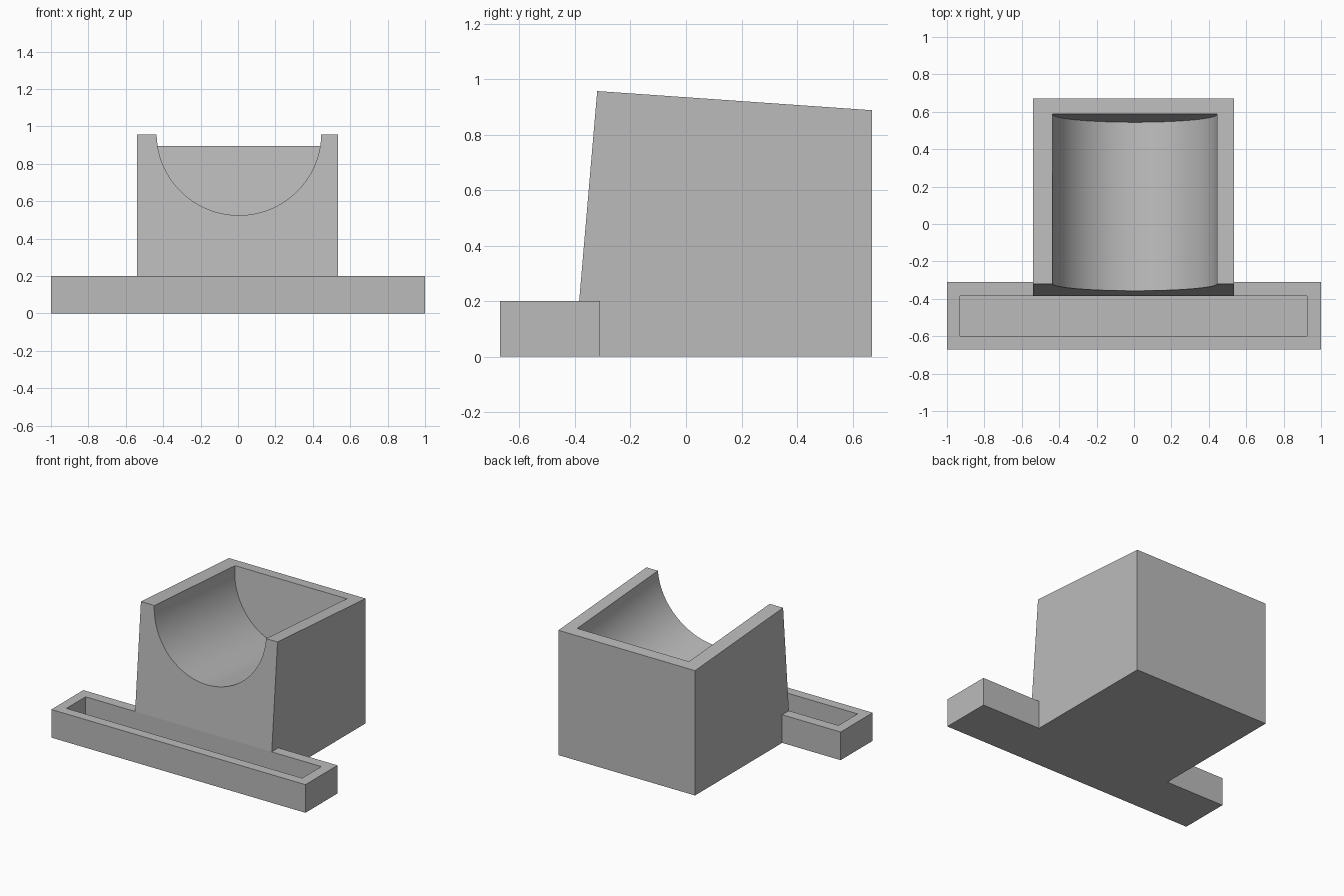
import bpy, bmesh, math
from mathutils import Vector

cube = bpy.data.objects.get("Cube")
if cube:
    bpy.data.objects.remove(cube, do_unlink=True)

grey = bpy.data.materials.new("plain grey")
grey.use_nodes = True
colour = (0.5, 0.5, 0.5, 1)
grey.diffuse_color = colour
grey.node_tree.nodes["Principled BSDF"].inputs["Base Color"].default_value = colour


def prism(name, points, sweep):
    """Solid made by sweeping a flat outline along a vector."""
    bm = bmesh.new()
    face = bm.faces.new([bm.verts.new(p) for p in points])
    swept = bmesh.ops.extrude_face_region(bm, geom=[face])["geom"]
    bmesh.ops.translate(bm, vec=sweep,
                        verts=[v for v in swept if isinstance(v, bmesh.types.BMVert)])
    bmesh.ops.recalc_face_normals(bm, faces=bm.faces)
    mesh = bpy.data.meshes.new(name)
    bm.to_mesh(mesh)
    bm.free()
    mesh.materials.append(grey)
    obj = bpy.data.objects.new(name, mesh)
    bpy.context.collection.objects.link(obj)
    return obj


def box(name, x0, x1, y0, y1, z0, z1):
    return prism(name, [(x0, y0, z0), (x1, y0, z0), (x1, y1, z0), (x0, y1, z0)],
                 (0, 0, z1 - z0))


def boolean(target, tool, operation):
    mod = target.modifiers.new(operation.title(), "BOOLEAN")
    mod.operation, mod.solver, mod.object = operation, "EXACT", tool
    bpy.context.view_layer.objects.active = target
    bpy.ops.object.modifier_apply(modifier=mod.name)
    bpy.data.objects.remove(tool, do_unlink=True)


# Block with leaning front and sloping top
side = [(-0.385, 0), (-0.385, 0.2), (-0.32, 0.957), (0.67, 0.888), (0.67, 0)]
holder = prism("cradle_holder", [(-0.54, y, z) for y, z in side], (1.075, 0, 0))

# Front bar joined to the block
boolean(holder, box("front_bar", -1, 1, -0.67, -0.31, 0, 0.2), "UNION")

# Long slot in the bar
boolean(holder, box("slot_cutter", -0.93, 0.925, -0.6, -0.385, 0.05, 0.3), "DIFFERENCE")

# Round trough sloping down to a back wall
tilt, radius, steps = math.radians(5.5), 0.44, 64
up = Vector((0, math.sin(tilt), math.cos(tilt)))
centre = Vector((0.005, 0.586, 0.876))
arc = [centre + Vector((radius * math.cos(a), 0, 0)) + up * radius * math.sin(a)
       for a in (math.pi * (1 + i / steps) for i in range(steps + 1))]
outline = [arc[0] + up * 0.3] + arc + [arc[-1] + up * 0.3]
trough = prism("trough_cutter", outline, Vector((0, -math.cos(tilt), math.sin(tilt))) * 1.2)
boolean(holder, trough, "DIFFERENCE")

# Smooth trough, crisp edges
bpy.ops.object.select_all(action="DESELECT")
holder.select_set(True)
bpy.context.view_layer.objects.active = holder
bpy.ops.object.shade_smooth_by_angle(angle=math.radians(4))
